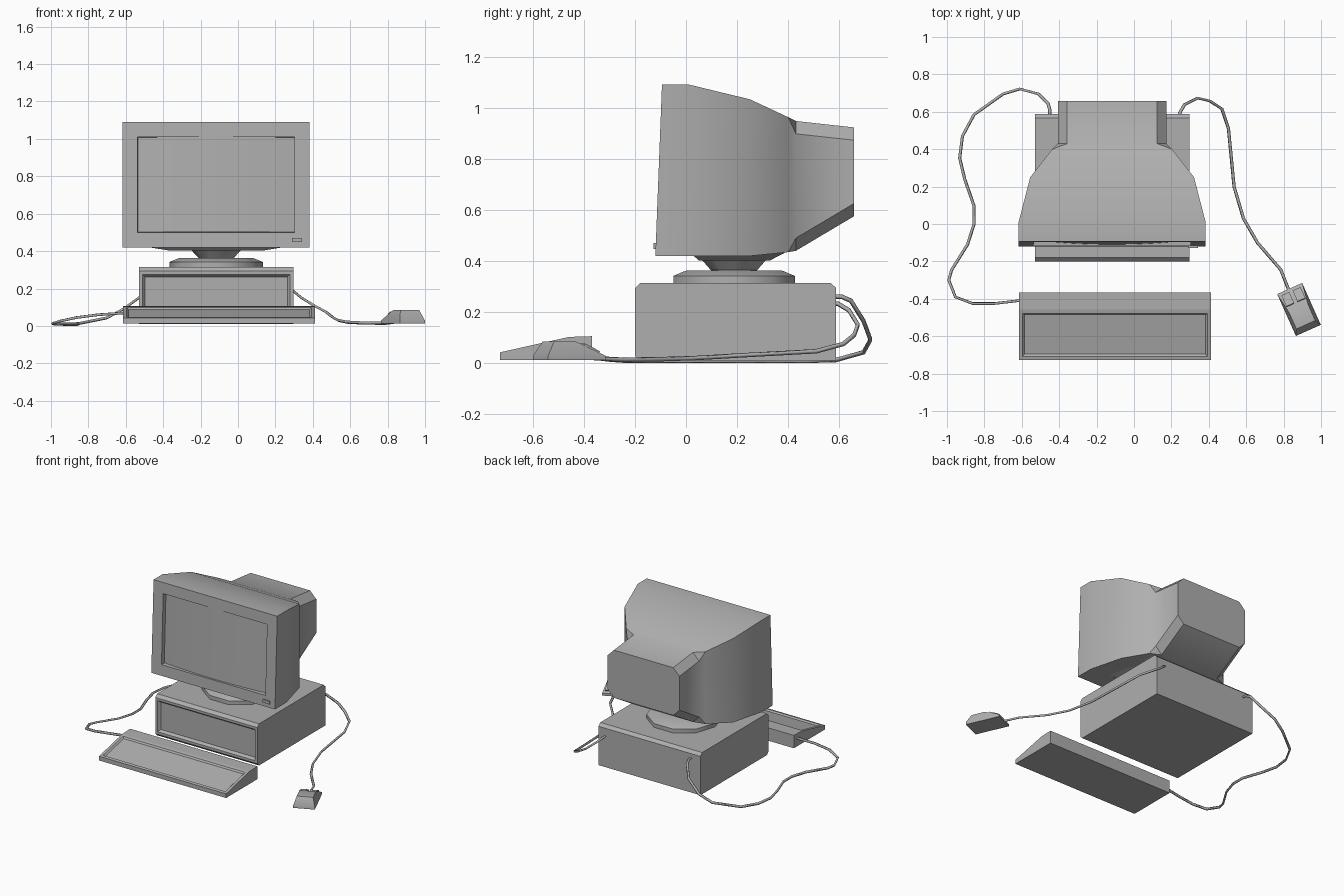
import bpy, bmesh
from math import cos, sin, pi, radians
from mathutils import Vector, Matrix

if "Cube" in bpy.data.objects:
    bpy.data.objects.remove(bpy.data.objects["Cube"])

CX = -0.117   # centre line of monitor, stand and case

grey = bpy.data.materials.new("mid_grey")
grey.diffuse_color = (0.43, 0.43, 0.43, 1)
grey.use_nodes = True
grey.node_tree.nodes["Principled BSDF"].inputs["Base Color"].default_value = grey.diffuse_color


def finish(name, bm, smooth=0):
    """Make an object; smooth is the shading angle in degrees, 0 for flat."""
    me = bpy.data.meshes.new(name)
    bm.to_mesh(me)
    bm.free()
    me.materials.append(grey)
    ob = bpy.data.objects.new(name, me)
    bpy.context.collection.objects.link(ob)
    if smooth:
        activate(ob)
        bpy.ops.object.shade_smooth_by_angle(angle=radians(smooth))
    return ob


def activate(ob):
    bpy.ops.object.select_all(action='DESELECT')
    ob.select_set(True)
    bpy.context.view_layer.objects.active = ob


def loft(rings, matrix=Matrix()):
    """Skin a list of equal-length rings and cap both ends."""
    bm = bmesh.new()
    vs = [[bm.verts.new(matrix @ Vector(p)) for p in r] for r in rings]
    n = len(vs[0])
    for a, b in zip(vs, vs[1:]):
        for i in range(n):
            j = (i + 1) % n
            bm.faces.new((a[i], a[j], b[j], b[i]))
    bm.faces.new(vs[0])
    bm.faces.new(vs[-1])
    bmesh.ops.remove_doubles(bm, verts=bm.verts, dist=0.0005)
    bmesh.ops.recalc_face_normals(bm, faces=bm.faces)
    return bm


def prism(profile, x0, x1):
    return loft([[(x, y, z) for y, z in profile] for x in (x0, x1)])


def recess(bm, direction, steps):
    """Inset the face that looks along direction, step by step."""
    bm.normal_update()
    face = max(bm.faces, key=lambda f: f.normal.dot(Vector(direction).normalized()))
    for thickness, depth in steps:
        bmesh.ops.inset_region(bm, faces=[face], thickness=thickness, depth=depth,
                               use_even_offset=True)
    return face


def quad(hx0, hx1, y0, y1, z, cx=0):
    return [(cx - hx0, y0, z), (cx + hx0, y0, z), (cx + hx1, y1, z), (cx - hx1, y1, z)]


def box(name, size, matrix):
    bm = bmesh.new()
    bmesh.ops.create_cube(bm, size=1, matrix=matrix @ Matrix.Diagonal((*size, 1)))
    return finish(name, bm)


def cable(name, pts, radius=0.009):
    cu = bpy.data.curves.new(name, 'CURVE')
    cu.dimensions = '3D'
    cu.bevel_depth = radius
    cu.bevel_resolution = 0
    cu.use_fill_caps = True
    cu.materials.append(grey)
    sp = cu.splines.new('POLY')
    sp.points.add(len(pts) - 1)
    for p, co in zip(sp.points, pts):
        p.co = (*co, 1)
    ob = bpy.data.objects.new(name, cu)
    bpy.context.collection.objects.link(ob)
    activate(ob)
    bpy.ops.object.convert(target='MESH')


# monitor shell: chamfered rectangular sections from front to back
def section(yb, yt, hx, zb, zt, c):
    half = [(hx - c, yb, zb), (hx, yb, zb + c), (hx, yt, zt - c), (hx - c, yt, zt)]
    return [(CX + x, y, z) for x, y, z in half] + [(CX - x, y, z) for x, y, z in half[::-1]]


bm = loft([section(-0.12, -0.094, 0.50, 0.42, 1.091, 0),
           section(0.01, 0.01, 0.50, 0.42, 1.091, 0),
           section(0.25, 0.25, 0.438, 0.42, 1.033, 0),
           section(0.40, 0.40, 0.32, 0.435, 0.963, 0),
           section(0.43, 0.43, 0.29, 0.44, 0.948, 0.05),
           section(0.657, 0.657, 0.29, 0.575, 0.923, 0.05)])
back = recess(bm, (0, -1, 0.03), [(0.08, 0), (0.003, -0.04)])
bmesh.ops.delete(bm, geom=[back], context='FACES_ONLY')
shell = finish("monitor_shell", bm, 30)
# the sides flow softly into the rear box
verts = shell.data.vertices
for e in shell.data.edges:
    a, b = (verts[i].co for i in e.vertices)
    if min(a.y, b.y) > 0.2 and max(a.y, b.y) < 0.5 and abs(a.z - b.z) > 0.2:
        e.use_edge_sharp = False

# screen: curved sideways, leaning with the bezel
bm = bmesh.new()
bmesh.ops.create_grid(bm, x_segments=12, y_segments=1, size=1)
for v in bm.verts:
    u, w = v.co.x, v.co.y
    z = 0.759 + 0.256 * w
    v.co = (CX + 0.418 * u, -0.112 + 0.037 * (z - 0.42) + 0.022 * u * u, z)
finish("screen", bm, 30)

# monitor underside and power button
finish("monitor_underside", loft([quad(0.46, 0.30, 0.01, 0.395, 0.437, CX),
                                  quad(0.25, 0.20, 0.05, 0.33, 0.403, CX)]))
box("power_button", (0.055, 0.03, 0.022), Matrix.Translation((0.316, -0.112, 0.459)))

# swivel stand, ten sides
stand = [(0.25, 0.312), (0.25, 0.342), (0.20, 0.362), (0.095, 0.364), (0.137, 0.41)]
finish("swivel_stand", loft([[(CX + r * cos(i * pi / 5), 0.188 + r * sin(i * pi / 5), z)
                              for i in range(10)] for r, z in stand]), 40)

# computer case with recessed front panel
bm = prism([(-0.2, 0.03), (-0.2, 0.294), (-0.18, 0.314), (0.567, 0.314),
            (0.588, 0.294), (0.588, 0.01), (-0.18, 0.01)], -0.528, 0.296)
recess(bm, (0, -1, 0), [(0.018, 0), (0.014, -0.018)])
finish("computer_case", bm)

# keyboard wedge with recessed key area
bm = prism([(-0.727, 0.012), (-0.727, 0.043), (-0.458, 0.103), (-0.367, 0.106),
            (-0.367, 0.012)], -0.615, 0.413)
recess(bm, (0, -0.22, 0.97), [(0.02, 0), (0.01, -0.01)])
finish("keyboard", bm)

# mouse and its two buttons
place = Matrix.Translation((0.88, -0.452, 0)) @ Matrix.Rotation(radians(24), 4, 'Z')
finish("mouse", loft([quad(0.073, 0.073, -0.128, 0.117, 0.012),
                      quad(0.073, 0.073, -0.128, 0.117, 0.03),
                      quad(0.055, 0.055, -0.095, 0.0, 0.085)], place), 50)
for side, sx in (("left", -1), ("right", 1)):
    box("mouse_button_" + side, (0.046, 0.07, 0.016),
        place @ Matrix.Translation((0.033 * sx, 0.066, 0.055)) @ Matrix.Rotation(radians(-25), 4, 'X'))

# cables from the back of the case
cable("keyboard_cable", [
    (-0.45, 0.57, 0.262), (-0.45, 0.61, 0.26), (-0.46, 0.645, 0.245), (-0.51, 0.695, 0.165),
    (-0.61, 0.722, 0.092), (-0.70, 0.695, 0.043), (-0.855, 0.585, 0.012), (-0.917, 0.47, 0.009),
    (-0.932, 0.353, 0.009), (-0.905, 0.24, 0.009), (-0.855, 0.096, 0.009), (-0.855, 0, 0.009),
    (-0.89, -0.11, 0.009), (-0.975, -0.246, 0.01), (-0.99, -0.30, 0.014), (-0.955, -0.39, 0.025),
    (-0.863, -0.425, 0.045), (-0.745, -0.425, 0.06), (-0.60, -0.408, 0.07)])
cable("mouse_cable", [
    (0.245, 0.57, 0.235), (0.245, 0.595, 0.233), (0.27, 0.638, 0.207), (0.34, 0.673, 0.15),
    (0.405, 0.658, 0.11), (0.47, 0.615, 0.075), (0.505, 0.51, 0.047), (0.535, 0.2, 0.03),
    (0.585, 0.03, 0.02), (0.66, -0.1, 0.016), (0.785, -0.245, 0.014), (0.83, -0.36, 0.02)])
